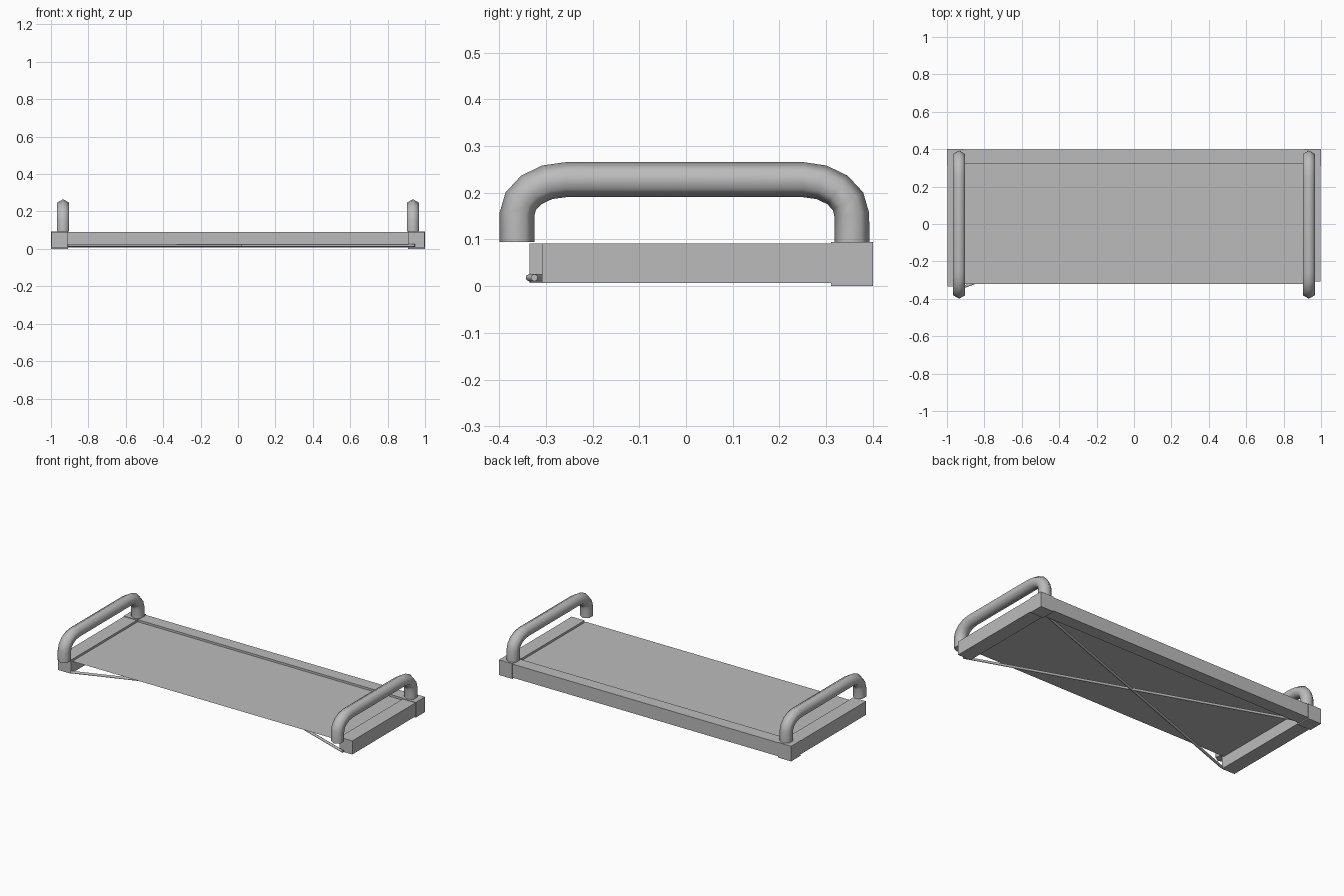
import bpy, bmesh, math
from mathutils import Vector

default = bpy.data.objects.get("Cube")
if default:
    bpy.data.objects.remove(default)

GREY = (0.5, 0.5, 0.5, 1)
metal = bpy.data.materials.new("plain_grey")
metal.diffuse_color = GREY
metal.use_nodes = True
metal.node_tree.nodes["Principled BSDF"].inputs["Base Color"].default_value = GREY


def finish(name, bm, smooth=False):
    mesh = bpy.data.meshes.new(name)
    bmesh.ops.recalc_face_normals(bm, faces=bm.faces)
    bm.to_mesh(mesh)
    bm.free()
    mesh.materials.append(metal)
    obj = bpy.data.objects.new(name, mesh)
    bpy.context.collection.objects.link(obj)
    if smooth:
        bpy.ops.object.select_all(action="DESELECT")
        obj.select_set(True)
        bpy.context.view_layer.objects.active = obj
        bpy.ops.object.shade_smooth_by_angle(angle=math.radians(65))
    return obj


def box(name, lo, hi):
    bm = bmesh.new()
    bmesh.ops.create_cube(bm, size=1)
    for v in bm.verts:
        v.co = [a + (b - a) * (c + 0.5) for a, b, c in zip(lo, hi, v.co)]
    return finish(name, bm)


def tube(name, points, radius, side, sides=6):
    """Sweep a regular polygon along a path lying in the plane across `side`."""
    bm = bmesh.new()
    pts = [Vector(p) for p in points]
    rings = []
    for i, p in enumerate(pts):
        ahead = pts[min(i + 1, len(pts) - 1)]
        behind = pts[max(i - 1, 0)]
        tangent = (ahead - behind).normalized()
        if i == 0 or i == len(pts) - 1:
            tangent = (pts[1] - pts[0] if i == 0 else pts[-1] - pts[-2]).normalized()
        out = side.cross(tangent).normalized()
        rings.append([bm.verts.new(p + radius * (math.cos(a) * out + math.sin(a) * side))
                      for a in (math.tau * k / sides for k in range(sides))])
    for r0, r1 in zip(rings, rings[1:]):
        for k in range(sides):
            j = (k + 1) % sides
            bm.faces.new((r0[k], r0[j], r1[j], r1[k]))
    bm.faces.new(rings[0])
    bm.faces.new(rings[-1])
    return finish(name, bm, smooth=True)


# Open-fronted frame: back rail, side rails, corner blocks
BOTTOM, TOP, INNER = 0.007, 0.091, 0.91
box("back_rail", (-INNER, 0.32, BOTTOM), (INNER, 0.398, TOP))
box("left_rail", (INNER, -0.308, BOTTOM), (0.998, 0.31, TOP))
box("right_rail", (-0.998, -0.335, BOTTOM), (-INNER, 0.31, TOP))
box("left_corner_block", (INNER, 0.31, 0), (1, 0.4, 0.094))
box("right_corner_block", (-1, 0.31, 0), (-INNER, 0.4, 0.094))

# Thin tray sheet, slightly sunk between the rails
bm = bmesh.new()
bmesh.ops.create_grid(bm, x_segments=1, y_segments=1, size=1)
for v in bm.verts:
    v.co = (v.co.x * INNER, v.co.y * 0.32, 0.078)
finish("tray_sheet", bm)

# Hoop handles with rounded corners
FRONT, BACK, FOOT, CREST = -0.362, 0.355, 0.094, 0.228
RUN, RISE, STEPS = 0.105, 0.075, 4
arc = [math.pi / 2 * k / STEPS for k in range(STEPS + 1)]
front_bend = [(FRONT + RUN * (1 - math.cos(a)), CREST - RISE * (1 - math.sin(a))) for a in arc]
back_bend = [(BACK - RUN * (1 - math.cos(a)), CREST - RISE * (1 - math.sin(a))) for a in reversed(arc)]
profile = [(FRONT, FOOT)] + front_bend + back_bend + [(BACK, FOOT)]
for name, x in (("left_handle", 0.935), ("right_handle", -0.935)):
    tube(name, [(x, y, z) for y, z in profile], 0.0375, Vector((1, 0, 0)))

# Crossed bracing rods beneath the tray
for name, start, end in (("brace_rod_a", (-0.91, -0.336), (0.92, 0.33)),
                         ("brace_rod_b", (0.945, -0.325), (-0.91, 0.33))):
    a, b = Vector((*start, 0.018)), Vector((*end, 0.018))
    across = Vector((0, 0, 1)).cross(b - a).normalized()
    tube(name, [a, b], 0.008, across)
